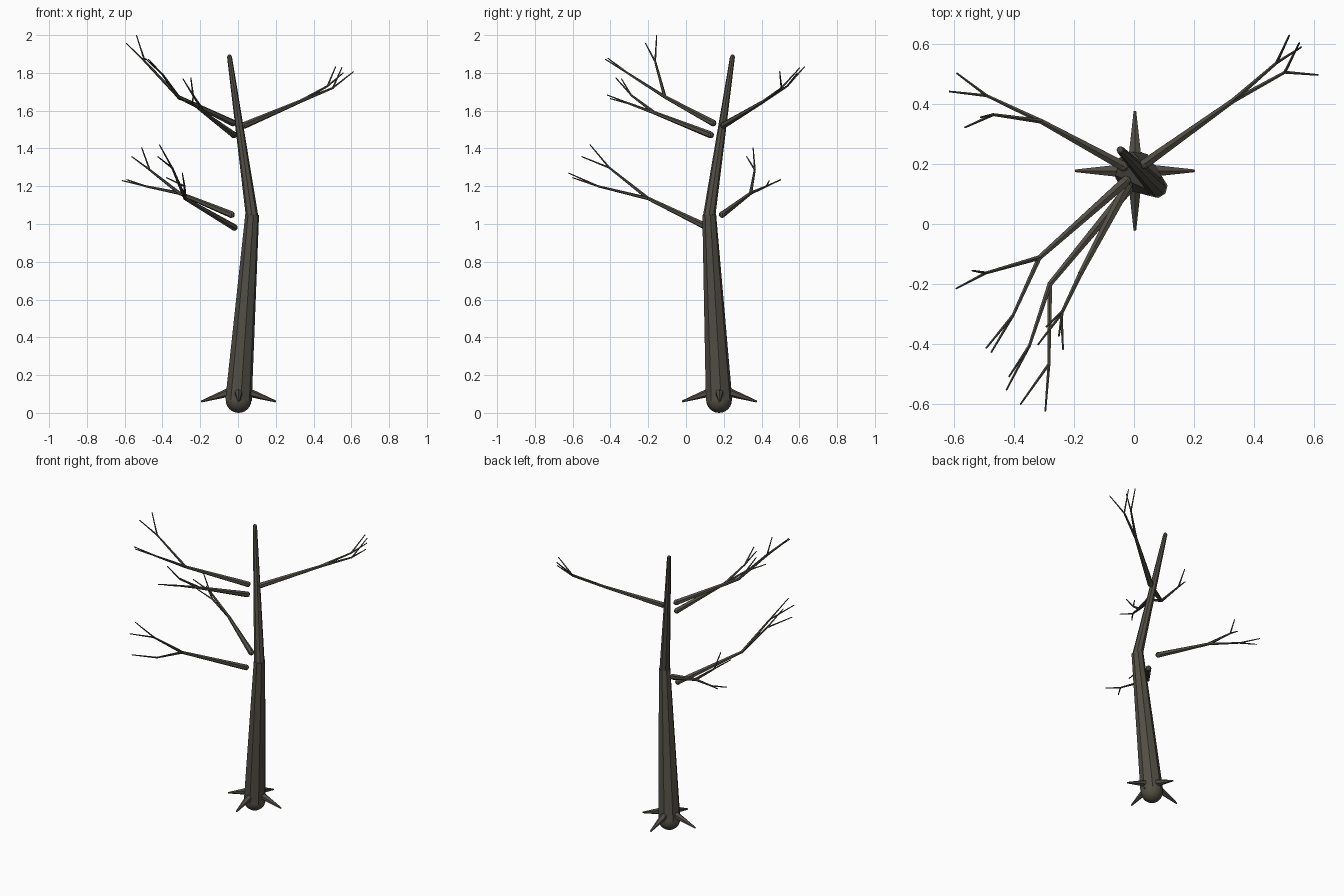
import bpy, bmesh, math
from mathutils import Vector, Matrix

bark = bpy.data.materials.new("dark_bark")
bark.diffuse_color = (0.085, 0.077, 0.06, 1)


def add_tube(bm, a, b, r1, r2, sides):
    # Tapered, capped tube from a to b
    a, b = Vector(a), Vector(b)
    d = b - a
    m = Matrix.Translation((a + b) / 2) @ d.to_track_quat('Z', 'Y').to_matrix().to_4x4()
    bmesh.ops.create_cone(bm, cap_ends=True, segments=sides, radius1=r1, radius2=r2,
                          depth=d.length, matrix=m)


def add_ball(bm, p, r, u=8, v=6):
    bmesh.ops.create_uvsphere(bm, u_segments=u, v_segments=v, radius=r,
                              matrix=Matrix.Translation(p))


def finish(bm, name):
    me = bpy.data.meshes.new(name)
    bm.to_mesh(me)
    bm.free()
    me.materials.append(bark)
    ob = bpy.data.objects.new(name, me)
    bpy.context.collection.objects.link(ob)
    return ob


# Trunk: two leaning tapered sections
base, bend, top = (0.003, 0.175, 0.068), (0.075, 0.123, 1.05), (-0.045, 0.246, 1.885)
bm = bmesh.new()
add_tube(bm, base, bend, 0.071, 0.037, 8)
finish(bm, "lower_trunk")
bm = bmesh.new()
add_tube(bm, (0.076, 0.121, 1.03), top, 0.033, 0.013, 8)
add_ball(bm, top, 0.0125)
finish(bm, "upper_trunk")

# Rounded foot under the trunk
bm = bmesh.new()
add_ball(bm, base, 0.068, 20, 12)
foot = finish(bm, "trunk_foot")
for p in foot.data.polygons:
    p.use_smooth = True

# Four spike roots
for i in range(4):
    c, s = math.cos(i * math.pi / 2), math.sin(i * math.pi / 2)
    bm = bmesh.new()
    add_tube(bm, (0.003 + 0.03 * c, 0.177 + 0.03 * s, 0.116),
             (0.003 + 0.198 * c, 0.177 + 0.198 * s, 0.06), 0.026, 0.005, 6)
    finish(bm, f"root_{i + 1}")

# Branches: start, fork, then (sub-branch end, twig tip, twig tip) twice
branches = {
    "right_back_branch": ((0.035, 0.2, 1.523), (0.325, 0.407, 1.647),
        ((0.502, 0.505, 1.72), (0.613, 0.496, 1.807), (0.55, 0.603, 1.828)),
        ((0.474, 0.536, 1.73), (0.517, 0.628, 1.833), (0.557, 0.589, 1.80))),
    "left_back_branch": ((-0.035, 0.192, 1.05), (-0.31, 0.342, 1.163),
        ((-0.49, 0.427, 1.20), (-0.59, 0.502, 1.235), (-0.615, 0.441, 1.23)),
        ((-0.468, 0.364, 1.287), (-0.563, 0.321, 1.357), (-0.51, 0.355, 1.405))),
    "low_front_branch": ((-0.02, 0.115, 0.982), (-0.28, -0.2, 1.135),
        ((-0.283, -0.466, 1.20), (-0.378, -0.60, 1.245), (-0.295, -0.623, 1.27)),
        ((-0.348, -0.405, 1.297), (-0.416, -0.508, 1.42), (-0.425, -0.553, 1.357))),
    "high_left_branch": ((-0.027, 0.143, 1.535), (-0.315, -0.112, 1.673),
        ((-0.493, -0.163, 1.86), (-0.592, -0.215, 1.957), (-0.538, -0.155, 2.0)),
        ((-0.402, -0.303, 1.795), (-0.492, -0.413, 1.877), (-0.475, -0.427, 1.872))),
    "high_front_branch": ((-0.022, 0.13, 1.472), (-0.178, -0.165, 1.588),
        ((-0.242, -0.30, 1.637), (-0.236, -0.418, 1.683), (-0.32, -0.402, 1.664)),
        ((-0.238, -0.29, 1.682), (-0.292, -0.342, 1.77), (-0.25, -0.373, 1.775))),
}
for name, (start, fork, *subs) in branches.items():
    bm = bmesh.new()
    add_tube(bm, start, fork, 0.0185, 0.0095, 6)
    add_ball(bm, start, 0.018)
    add_ball(bm, fork, 0.0095, 6, 4)
    for end, *tips in subs:
        add_tube(bm, fork, end, 0.009, 0.0055, 6)
        add_ball(bm, end, 0.0055, 6, 4)
        for tip in tips:
            add_tube(bm, end, tip, 0.0052, 0.003, 5)
    finish(bm, name)
